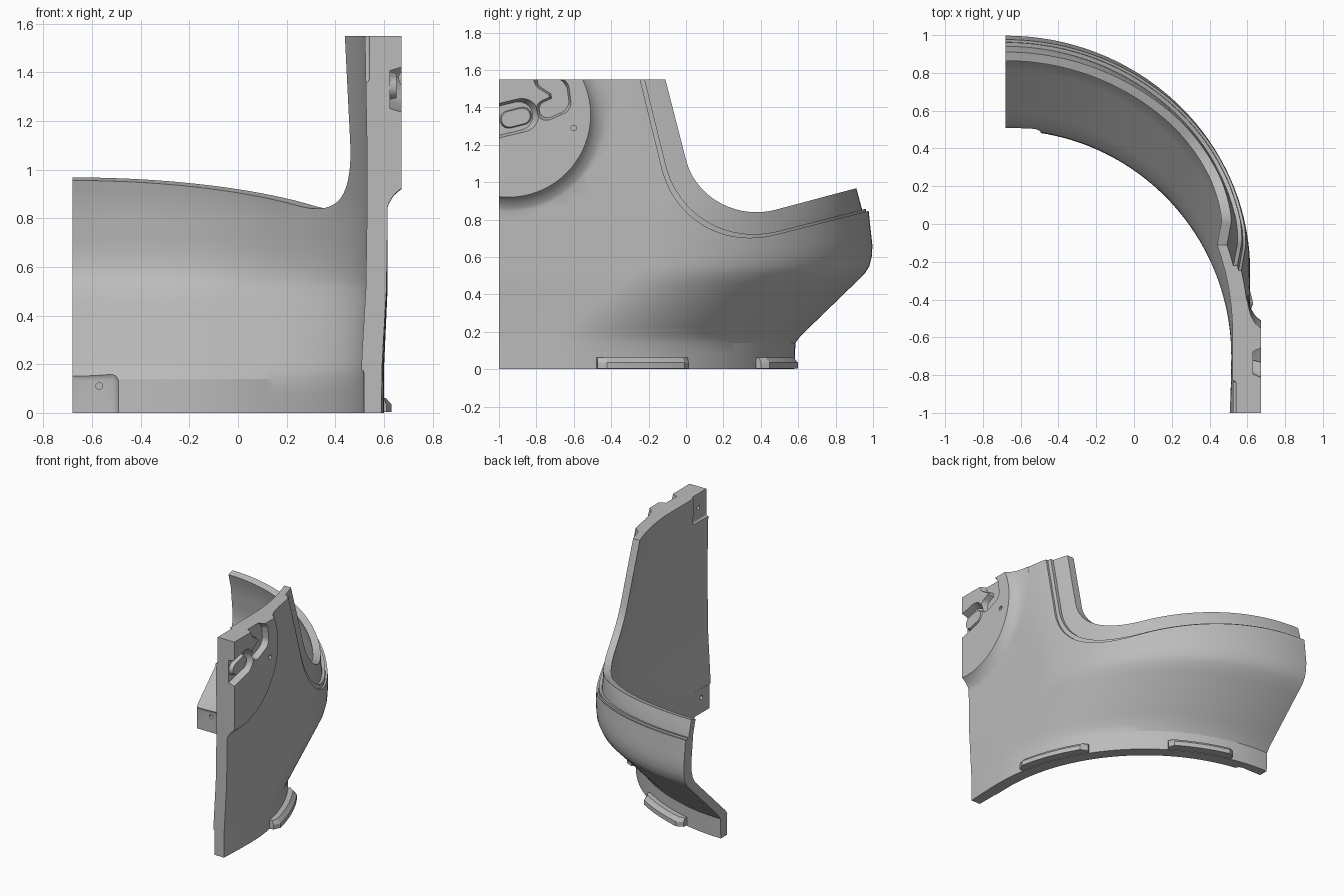
import bpy
import bmesh
from math import sin, cos, pi, radians, atan2
from mathutils import Vector

cube = bpy.data.objects.get("Cube")
if cube:
    bpy.data.objects.remove(cube)

grey = bpy.data.materials.new("plain grey")
grey.use_nodes = True
COLOUR = (0.5, 0.5, 0.5, 1)
grey.diffuse_color = COLOUR
grey.node_tree.nodes["Principled BSDF"].inputs["Base Color"].default_value = COLOUR

AXIS_X = -0.68
# Shell levels: height, rear reach, ellipse centre y, half width
LEVELS = [(-0.05, .58, -.7, 1.28), (.14, .585, -.7, 1.28), (.18, .615, -.68, 1.28),
          (.51, .955, -.27, 1.295), (.55, .98, -.25, 1.295), (.6, .993, -.25, 1.295),
          (.66, .997, -.25, 1.295), (.86, .975, -.28, 1.295), (1.1, .91, -.4, 1.295),
          (1.65, .77, -.62, 1.285)]


def level(z):
    for a, b in zip(LEVELS, LEVELS[1:]):
        if z <= b[0]:
            break
    t = (z - a[0]) / (b[0] - a[0])
    return [p + (q - p) * t for p, q in zip(a[1:], b[1:])]


def arc_point(z, deg, inset):
    rear, cy, half = level(z)
    a = radians(deg)
    return Vector((AXIS_X + (half - inset) * cos(a), cy + (rear - cy - inset) * sin(a), z))


def section(z, inset):
    """Rear quarter ellipse running into an almost flat side."""
    pts = [arc_point(z, 93 - 93 * i / 48, inset) for i in range(49)]
    cy = level(z)[1]
    taper = .015 * max(0, 1 - z / .8)
    for i in range(1, 9):
        t = i / 8
        pts.append(Vector((pts[48].x - taper * t * t, cy + (-1.06 - cy) * t, z)))
    return pts


def make(name, rows, closed=True):
    """Solid from a list of equal closed loops."""
    bm = bmesh.new()
    loops = [[bm.verts.new(p) for p in r] for r in rows]
    n = len(rows[0])
    for a, b in zip(loops, loops[1:]):
        for i in range(n):
            j = (i + 1) % n
            bm.faces.new((a[i], a[j], b[j], b[i]))
    caps = [bm.faces.new(loops[0]), bm.faces.new(loops[-1])]
    bmesh.ops.triangulate(bm, faces=caps)
    bmesh.ops.recalc_face_normals(bm, faces=bm.faces)
    me = bpy.data.meshes.new(name)
    bm.to_mesh(me)
    bm.free()
    me.materials.append(grey)
    ob = bpy.data.objects.new(name, me)
    bpy.context.collection.objects.link(ob)
    return ob


def combine(ob, tool, operation="DIFFERENCE"):
    mod = ob.modifiers.new("combine", "BOOLEAN")
    mod.operation, mod.object, mod.solver = operation, tool, "EXACT"
    graph = bpy.context.evaluated_depsgraph_get()
    graph.update()
    me = bpy.data.meshes.new_from_object(ob.evaluated_get(graph))
    ob.modifiers.clear()
    ob.data = me
    bpy.data.objects.remove(tool)


def shell(name, outer, inner, z0, z1):
    steps = [z0] + [l[0] for l in LEVELS if z0 < l[0] < z1] + [z1]
    zs = []
    for a, b in zip(steps, steps[1:]):
        n = max(1, round((b - a) / .06))
        zs += [a + (b - a) * i / n for i in range(n)]
    return make(name, [section(z, outer) + section(z, inner)[::-1] for z in zs + [z1]])


def prism(poly, x0, x1, taper=1.0):
    """Side-view outline extruded along x; taper shrinks the x0 end."""
    c = Vector((sum(p[0] for p in poly), sum(p[1] for p in poly))) / len(poly)
    ends = []
    for x, s in ((x0, taper), (x1, 1)):
        ends.append([(x, c.x + (p[0] - c.x) * s, c.y + (p[1] - c.y) * s) for p in poly])
    return make("cutter", ends)


def box(lo, hi):
    return prism([(lo[1], lo[2]), (hi[1], lo[2]), (hi[1], hi[2]), (lo[1], hi[2])], lo[0], hi[0])


def capsule(p, q, r):
    """Rounded slot outline between two points."""
    a = atan2(q[1] - p[1], q[0] - p[0])
    out = []
    for c, start in ((q, a - pi / 2), (p, a + pi / 2)):
        for i in range(13):
            t = start + pi * i / 12
            out.append((c[0] + r * cos(t), c[1] + r * sin(t)))
    return out


def opening(p0, p1, p2, p3, top, end, drop=0):
    """Everything above a swept rim curve."""
    pts = [top]
    for i in range(25):
        t = i / 24
        w = ((1 - t) ** 3, 3 * t * (1 - t) ** 2, 3 * t * t * (1 - t), t ** 3)
        pts.append(tuple(sum(k * p[c] for k, p in zip(w, (p0, p1, p2, p3))) for c in (0, 1)))
    pts.append(end)
    pts = [(y - drop, z - drop) for y, z in pts] + [(1.3, 1.9), (top[0] - drop, 1.9)]
    return prism(pts, -1.2, 1.2)


# Main curved wall
wall = shell("curved_wall", 0, .085, -.05, 1.65)

# Raised round boss with a flared foot
RIM = [(.6, .56), (.6, .58), (.607, .54), (.62, .5), (.64, .467), (.66, .449), (.672, .44)]
boss = make("boss", [[(x, -.95 + r * cos(2 * pi * i / 72), 1.36 + r * sin(2 * pi * i / 72))
                      for i in range(72)] for x, r in [(.57, .56)] + RIM[1:]])
combine(wall, boss, "UNION")

# Rim opening, then the stepped ledge outside the lip
combine(wall, opening((0, 1.12), (.05, .92), (.27, .797), (.48, .853), (-.136, 1.65), (1.2, 1.045)))
for depth, drop in ((.035, 0), (.014, .02)):
    skin = shell("ledge_cutter", -.1, depth, .5, 1.64)
    combine(skin, opening((-.11, 1.1), (-.05, .84), (.2, .665), (.5, .74),
                          (-.245, 1.65), (1.2, .919), drop), "INTERSECT")
    combine(wall, skin)

# Trim to the flat joining planes
combine(wall, box((AXIS_X, -1, 0), (1.2, 1.3, 1.55)), "INTERSECT")

# Recessed slot and hooked groove in the boss
combine(wall, prism(capsule((-1.12, 1.3), (-.87, 1.36), .095), .625, .69, .8))
HOOK = [(-.88, 1.59), (-.76, 1.55), (-.68, 1.5), (-.67, 1.42), (-.75, 1.385)]
for p, q in zip(HOOK[1:], HOOK[2:]):
    combine(wall, prism(capsule(p, q, .06), .63, .69, .75))
combine(wall, prism(capsule((-.601, 1.29), (-.599, 1.29), .014), .63, .7))
bar = prism(capsule((-.95, 1.335), (-.87, 1.355), .05), .652, .61, .85)
combine(wall, bar, "UNION")

# Shallow joining pads with screw holes on the inside
for lo, hi in (((.3, -1.1, -.1), (.517, -.83, .178)),
               ((.3, -1.1, 1.36), (.54, -.83, 1.7)),
               ((-.8, .3, -.1), (-.49, .512, .175))):
    cutter = box(lo, hi)
    bevel = cutter.modifiers.new("round", "BEVEL")
    bevel.width, bevel.segments = .05 if hi[0] < 0 else .012, 4
    if hi[0] < 0:
        bevel.width = .04
    combine(wall, cutter)
for z in (.11, 1.45):
    combine(wall, prism(capsule((-.911, z), (-.909, z), .014), .4, .57))
hole = [[(-.57 + .014 * cos(i * pi / 8), y, .11 + .014 * sin(i * pi / 8)) for i in range(16)]
        for y in (.4, .55)]
combine(wall, make("cutter", hole))

# Locking tabs round the foot
tabs = []
TAB = [(.03, .003), (-.06, .003), (-.06, .035), (-.035, .062), (.03, .062)]
for name, start, end in (("side_tab", 10, 33), ("rear_tab", 57, 77)):
    rows = []
    for i in range(13):
        deg = start + (end - start) * i / 12
        squash = .5 if i in (0, 12) else 1
        rows.append([arc_point(.05, deg, d if d > 0 else d * squash) * 1 for d, z in TAB])
        for p, (d, z) in zip(rows[-1], TAB):
            p.z = z
    tabs.append(make(name, rows))

# Smooth curves, crisp edges
bpy.ops.object.select_all(action="DESELECT")
for ob in [wall] + tabs:
    ob.select_set(True)
bpy.context.view_layer.objects.active = wall
bpy.ops.object.shade_smooth_by_angle(angle=radians(25))
